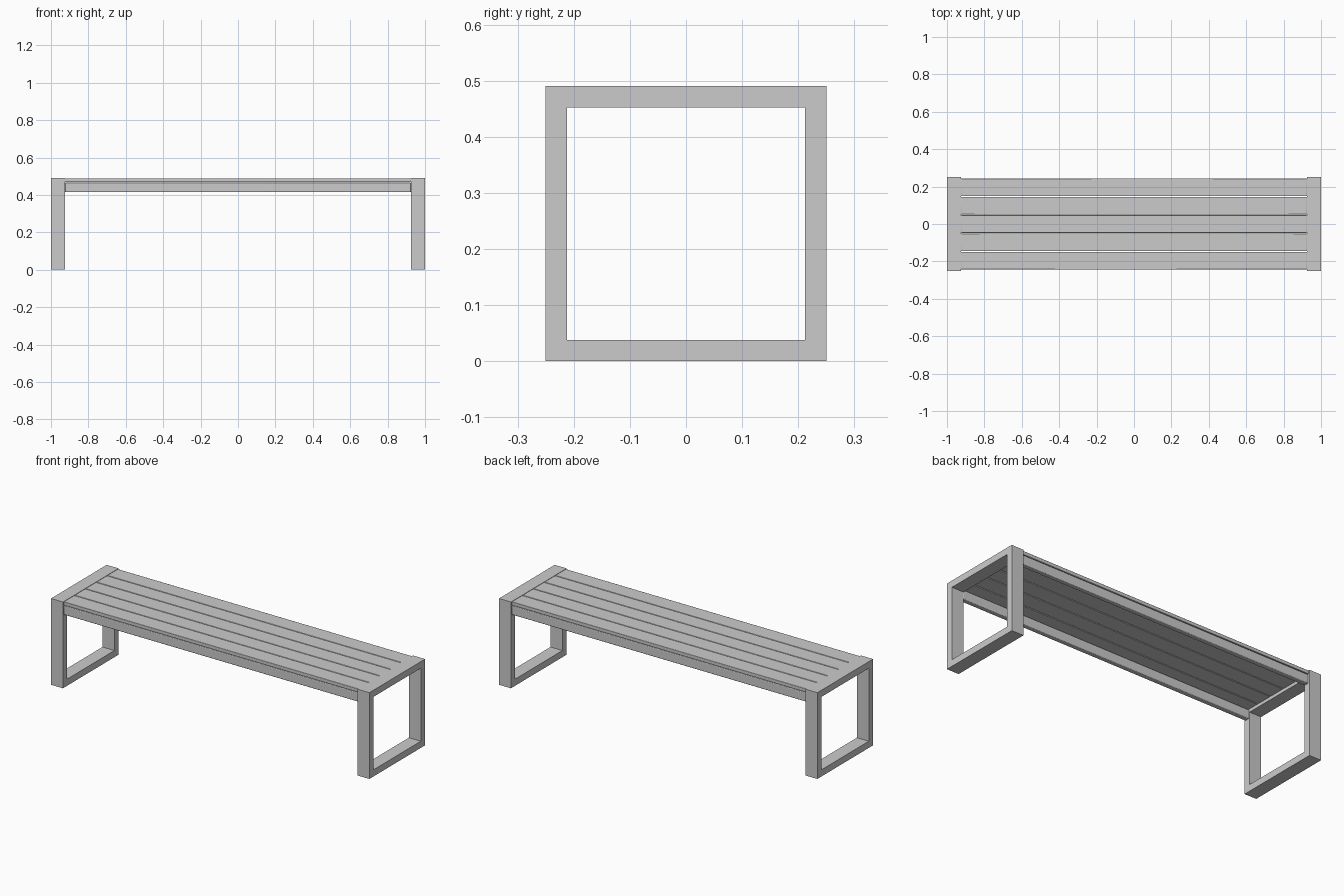
import bpy

if "Cube" in bpy.data.objects:
    bpy.data.objects.remove(bpy.data.objects["Cube"])

LEG_IN, LEG_OUT = 0.925, 1.0
DEPTH, HEIGHT, WALL = 0.25, 0.49, 0.038


def mesh_object(name, verts, faces):
    mesh = bpy.data.meshes.new(name)
    mesh.from_pydata(verts, [], faces)
    mesh.update()
    obj = bpy.data.objects.new(name, mesh)
    bpy.context.collection.objects.link(obj)
    return obj


def box(name, x, y, z, bevel, segments):
    verts = [(a, b, c) for c in z for a, b in
             ((x[0], y[0]), (x[1], y[0]), (x[1], y[1]), (x[0], y[1]))]
    faces = [(3, 2, 1, 0), (4, 5, 6, 7)]
    faces += [(i, (i + 1) % 4, (i + 1) % 4 + 4, i + 4) for i in range(4)]
    obj = mesh_object(name, verts, faces)
    mod = obj.modifiers.new("rounded_edges", 'BEVEL')
    mod.width, mod.segments = bevel, segments
    bpy.ops.object.select_all(action='DESELECT')
    obj.select_set(True)
    bpy.context.view_layer.objects.active = obj
    bpy.ops.object.shade_smooth_by_angle(angle=0.6)
    return obj


def leg_frame(name, x0, x1):
    # Closed rectangular hoop: outer and inner loop on both sides
    d, w = DEPTH, WALL
    outer = [(-d, 0), (d, 0), (d, HEIGHT), (-d, HEIGHT)]
    inner = [(-d + w, w), (d - w, w), (d - w, HEIGHT - w), (-d + w, HEIGHT - w)]
    verts = [(x, y, z) for x in (x0, x1) for y, z in outer + inner]
    faces = []
    for i in range(4):
        j = (i + 1) % 4
        faces += [(i, i + 4, j + 4, j), (8 + i, 8 + j, 12 + j, 12 + i),
                  (i, j, 8 + j, 8 + i), (4 + i, 12 + i, 12 + j, 4 + j)]
    return mesh_object(name, verts, faces)


# End frames
leg_frame("left_leg_frame", -LEG_OUT, -LEG_IN)
leg_frame("right_leg_frame", LEG_IN, LEG_OUT)

# Five seat slats with narrow gaps
edge, gap, count = 0.243, 0.004, 5
width = (2 * edge - gap * (count - 1)) / count
for i in range(count):
    y0 = -edge + i * (width + gap)
    box(f"seat_slat_{i + 1}", (-LEG_IN, LEG_IN), (y0, y0 + width),
        (0.469, 0.489), 0.002, 2)

# Rails below the front and back slats
for name, y in (("front_rail", (-edge, -0.213)), ("back_rail", (0.213, edge))):
    box(name, (-LEG_IN, LEG_IN), y, (0.415, 0.466), 0.004, 3)
